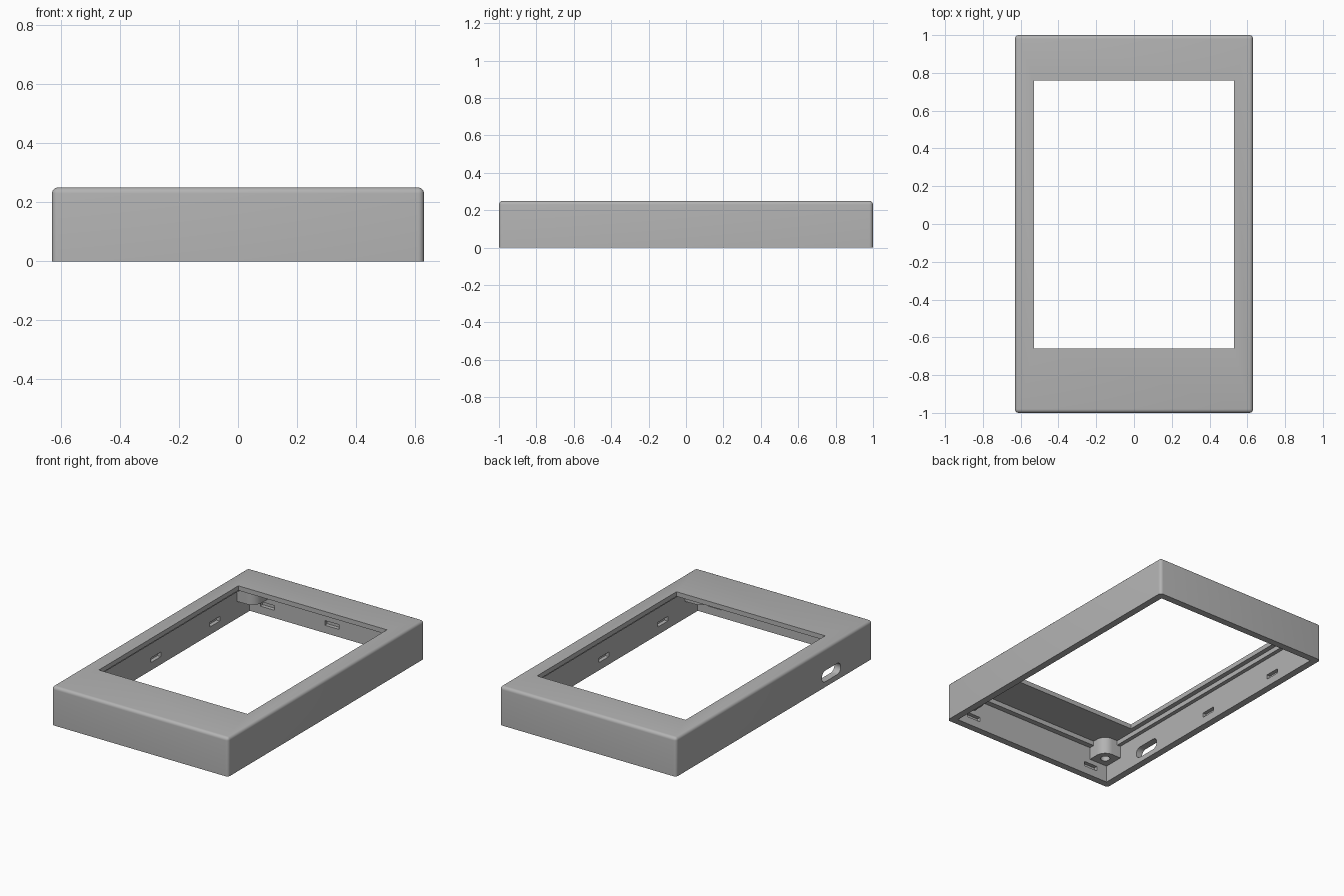
import bpy, bmesh, math
from mathutils import Matrix, Vector

cube = bpy.data.objects.get("Cube")
if cube:
    bpy.data.objects.remove(cube, do_unlink=True)

grey = bpy.data.materials.new("plain_grey")
grey.use_nodes = True
colour = (0.45, 0.45, 0.45, 1)
grey.diffuse_color = colour
grey.node_tree.nodes["Principled BSDF"].inputs["Base Color"].default_value = colour

HX, HY, H = 0.63, 1.0, 0.25      # outer half sizes and height
IX, IY = 0.585, 0.955            # inner wall faces
BOSS_Z = 0.11


def to_object(name, bm):
    bmesh.ops.recalc_face_normals(bm, faces=bm.faces)
    mesh = bpy.data.meshes.new(name)
    bm.to_mesh(mesh)
    bm.free()
    obj = bpy.data.objects.new(name, mesh)
    bpy.context.collection.objects.link(obj)
    obj.data.materials.append(grey)
    return obj


def box(name, lo, hi):
    lo, hi = Vector(lo), Vector(hi)
    bm = bmesh.new()
    bmesh.ops.create_cube(bm, size=1, matrix=Matrix.Translation((lo + hi) / 2)
                          @ Matrix.Diagonal((*(hi - lo), 1)))
    return to_object(name, bm)


def prism(name, points, offset):
    bm = bmesh.new()
    face = bm.faces.new([bm.verts.new(p) for p in points])
    new = bmesh.ops.extrude_face_region(bm, geom=[face])["geom"]
    bmesh.ops.translate(bm, vec=offset, verts=[v for v in new if isinstance(v, bmesh.types.BMVert)])
    return to_object(name, bm)


def activate(obj):
    bpy.ops.object.select_all(action='DESELECT')
    obj.select_set(True)
    bpy.context.view_layer.objects.active = obj


def cut(obj, cutter):
    mod = obj.modifiers.new("cut", 'BOOLEAN')
    mod.operation, mod.solver, mod.object = 'DIFFERENCE', 'EXACT', cutter
    activate(obj)
    bpy.ops.object.modifier_apply(modifier=mod.name)
    bpy.data.objects.remove(cutter, do_unlink=True)


def smooth(obj):
    activate(obj)
    bpy.ops.object.shade_smooth_by_angle(angle=math.radians(35))


# Outer shell: rounded everywhere except the bottom rim
frame = box("bezel_frame", (-HX, -HY, 0), (HX, HY, H))
bm = bmesh.new()
bm.from_mesh(frame.data)
edges = [e for e in bm.edges if max(v.co.z for v in e.verts) > 0.1]
bmesh.ops.bevel(bm, geom=edges, offset=0.02, segments=5, profile=0.5, affect='EDGES')
bm.to_mesh(frame.data)
bm.free()

# Hollow inside, shallow screen pocket and window opening
cut(frame, box("hollow", (-IX, -IY, -0.1), (IX, IY, 0.19)))
cut(frame, box("pocket", (-0.56, -0.92, 0.1), (0.56, 0.92, 0.22)))
cut(frame, box("window", (-0.53, -0.66, 0.1), (0.53, 0.76, 0.4)))

# Snap-fit recesses in the inner walls
for sx, ys in ((-1, (0, 0.6)), (1, (-0.6, 0, 0.6))):
    for y in ys:
        cut(frame, box("snap", (sx * IX - 0.025, y - 0.05, 0.05), (sx * IX + 0.025, y + 0.05, 0.08)))
for sy, xs in ((-1, (-0.46, 0.46)), (1, (-0.46, 0, 0.46))):
    for x in xs:
        cut(frame, box("snap", (x - 0.05, sy * IY - 0.025, 0.05), (x + 0.05, sy * IY + 0.025, 0.08)))

# Rounded cable slot through the right wall
slot = []
for i in range(26):
    side = 1 if i < 13 else -1
    a = math.pi * (i if i < 13 else i - 1) / 12
    slot.append((-0.7, -0.58 + side * 0.06 + 0.036 * math.sin(a), 0.07 + 0.036 * math.cos(a)))
cut(frame, prism("port", slot, (0.2, 0, 0)))
smooth(frame)

# Screw bosses in the corners, rounded towards the middle
SIZE, R = 0.13, 0.065
for ys, yname in ((-1, "front"), (1, "back")):
    for xs, xname in ((-1, "right"), (1, "left")):
        outline = [(-0.01, -0.01), (SIZE, -0.01)]
        outline += [(SIZE - R + R * math.cos(t * math.pi / 20), SIZE - R + R * math.sin(t * math.pi / 20))
                    for t in range(11)]
        outline.append((-0.01, SIZE))
        points = [(xs * (IX - px), ys * (IY - py), BOSS_Z) for px, py in outline]
        boss = prism(f"{yname}_{xname}_screw_boss", points, (0, 0, 0.225 - BOSS_Z))
        bm = bmesh.new()
        centre = (xs * (IX - SIZE + R), ys * (IY - SIZE + R), BOSS_Z)
        bmesh.ops.create_cone(bm, cap_ends=True, segments=24, radius1=0.028, radius2=0.028,
                              depth=0.16, matrix=Matrix.Translation(centre))
        cut(boss, to_object("screw_hole", bm))
        smooth(boss)
